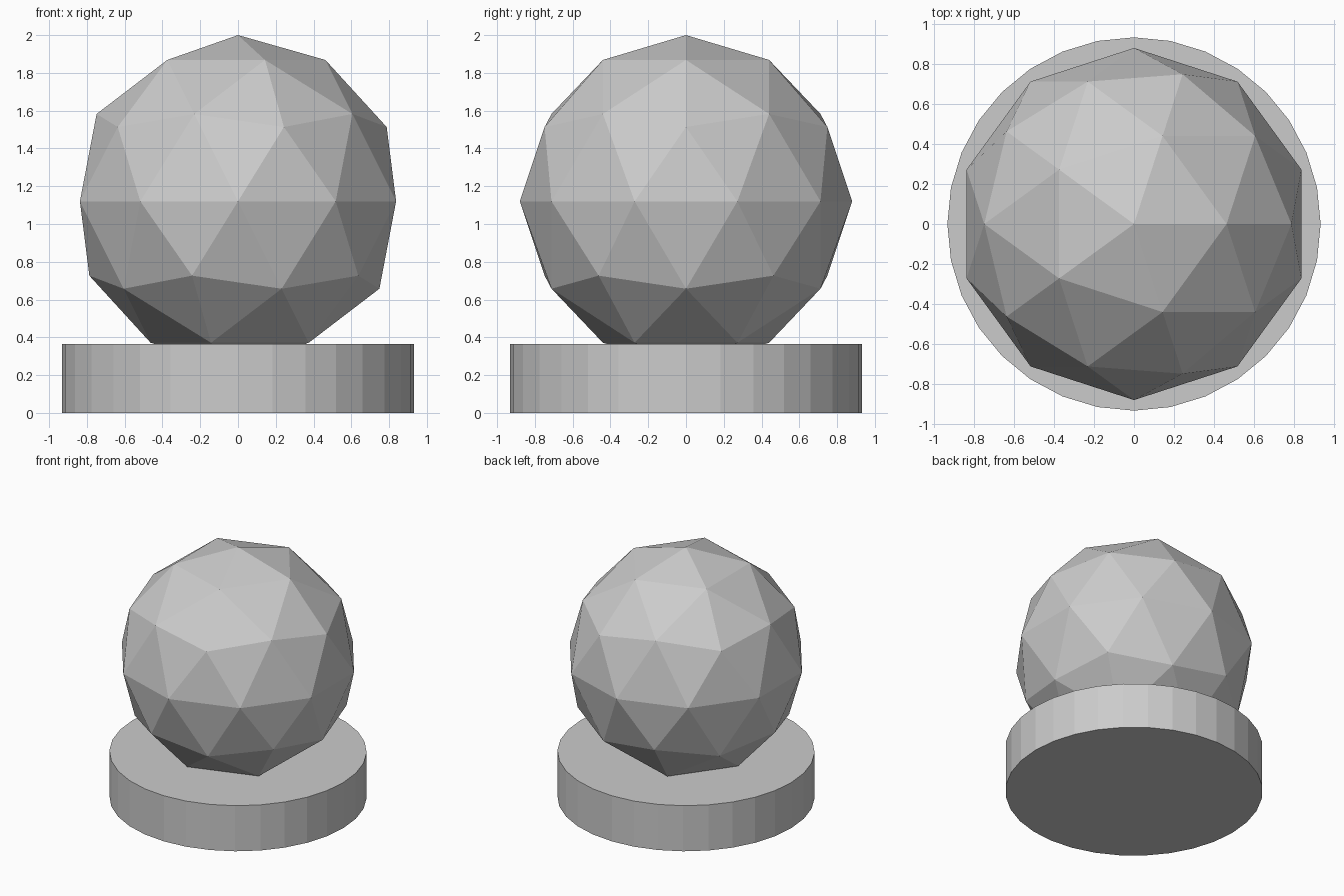
import bpy

if "Cube" in bpy.data.objects:
    bpy.data.objects.remove(bpy.data.objects["Cube"])

BASE_RADIUS = 0.933
BASE_HEIGHT = 0.365
BALL_RADIUS = 0.88
TOTAL_HEIGHT = 2.0

# Round plinth, 32 flat sides
bpy.ops.mesh.primitive_cylinder_add(
    vertices=32, radius=BASE_RADIUS, depth=BASE_HEIGHT,
    location=(0, 0, BASE_HEIGHT / 2))
bpy.context.object.name = "base"

# Faceted ball, its lowest tip sunk into the plinth
bpy.ops.mesh.primitive_ico_sphere_add(
    subdivisions=2, radius=BALL_RADIUS,
    location=(0, 0, TOTAL_HEIGHT - BALL_RADIUS))
bpy.context.object.name = "ball"
